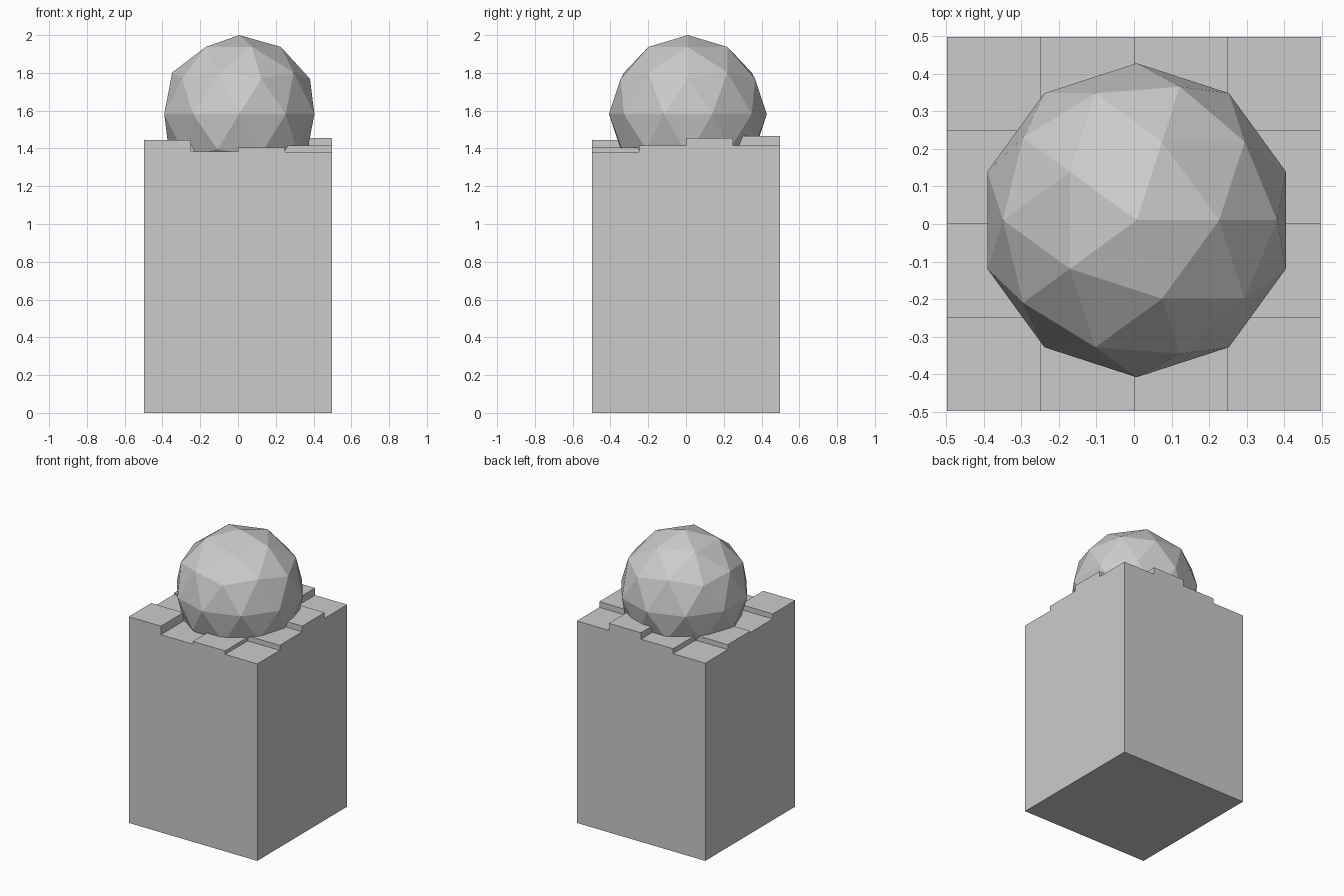
import bpy
import bmesh

if "Cube" in bpy.data.objects:
    bpy.data.objects.remove(bpy.data.objects["Cube"])

# Stepped pedestal: rows run front to back, values left to right
CELL = 0.249
HEIGHTS = [
    [1.445, 1.385, 1.405, 1.38],
    [1.41, 1.42, 1.42, 1.415],
    [1.42, 1.42, 1.42, 1.455],
    [1.385, 1.42, 1.465, 1.415],
]


def height(i, j):
    return HEIGHTS[j][i] if 0 <= i < 4 and 0 <= j < 4 else 0.0


def add_object(name, bm):
    mesh = bpy.data.meshes.new(name)
    bm.to_mesh(mesh)
    bm.free()
    obj = bpy.data.objects.new(name, mesh)
    bpy.context.collection.objects.link(obj)
    return obj


bm = bmesh.new()


def quad(*points):
    bm.faces.new([bm.verts.new(p) for p in points])


for j in range(4):
    for i in range(4):
        h = height(i, j)
        x0, y0 = (i - 2) * CELL, (j - 2) * CELL
        ring = [(x0, y0), (x0 + CELL, y0), (x0 + CELL, y0 + CELL), (x0, y0 + CELL)]
        # Flat top and underside of each cell
        quad(*[(x, y, h) for x, y in ring])
        quad(*[(x, y, 0) for x, y in reversed(ring)])
        # Walls only where the neighbour is lower
        for k, (di, dj) in enumerate([(0, -1), (1, 0), (0, 1), (-1, 0)]):
            low = height(i + di, j + dj)
            if low < h:
                a, b = ring[k], ring[(k + 1) % 4]
                quad((*a, low), (*b, low), (*b, h), (*a, h))
bmesh.ops.remove_doubles(bm, verts=bm.verts, dist=0.0005)
add_object("stepped_pedestal", bm)

# Faceted ball sunk into the pedestal top
bm = bmesh.new()
bmesh.ops.create_icosphere(bm, subdivisions=2, radius=0.418)
ball = add_object("faceted_ball", bm)
ball.location = (0.007, 0.01, 1.582)
